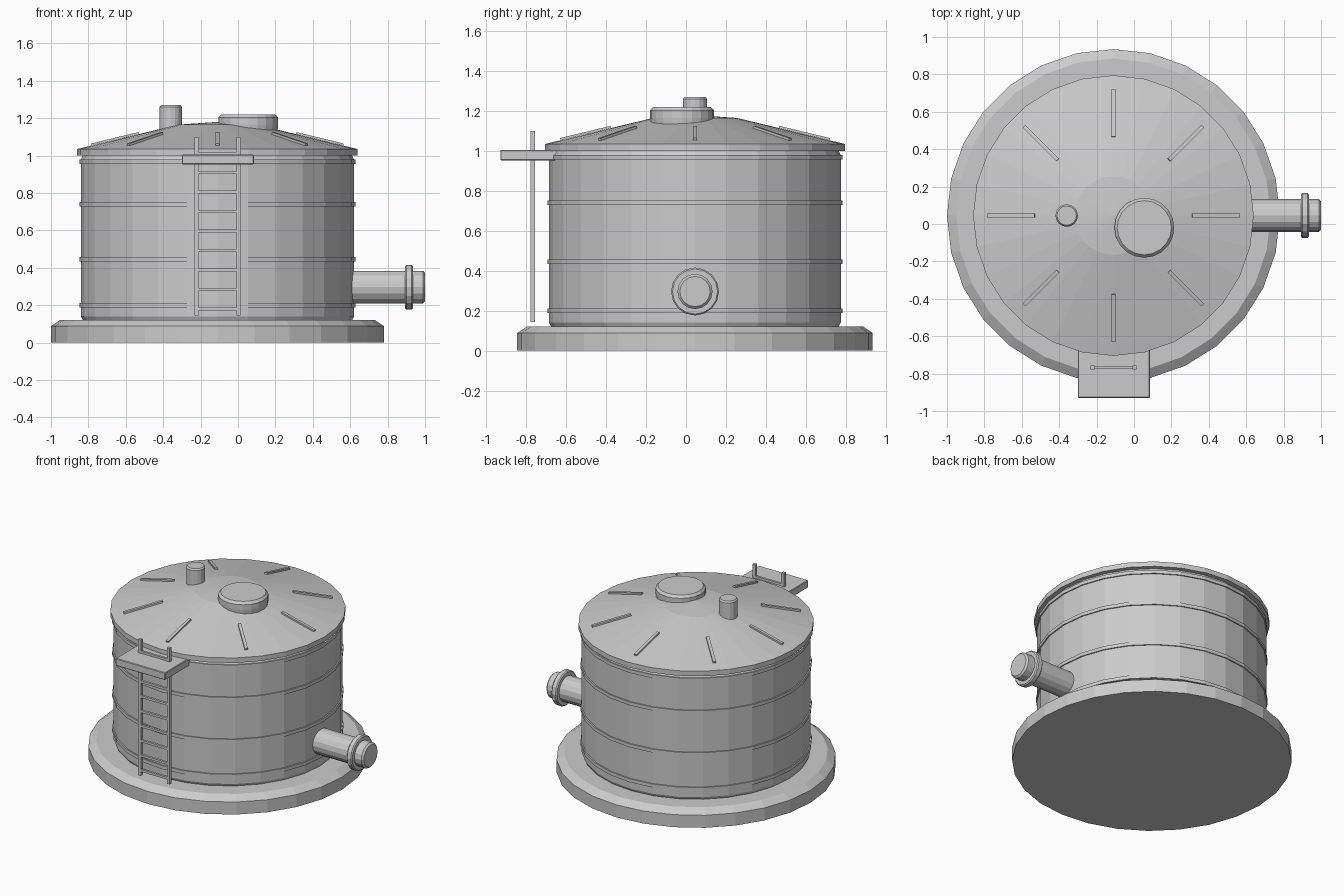
import bpy, bmesh
from math import radians, cos, sin, atan2
from mathutils import Matrix, Vector

old = bpy.data.objects.get("Cube")
if old:
    bpy.data.objects.remove(old)

grey = bpy.data.materials.new("plain grey")
grey.use_nodes = True
COLOUR = (0.6, 0.6, 0.6, 1)
grey.diffuse_color = COLOUR
grey.node_tree.nodes["Principled BSDF"].inputs["Base Color"].default_value = COLOUR

CX, CY = -0.11, 0.045          # tank axis
UP = Matrix.Identity(4)


def add_object(name, bm, matrix=UP):
    bmesh.ops.recalc_face_normals(bm, faces=bm.faces)
    mesh = bpy.data.meshes.new(name)
    bm.to_mesh(mesh)
    bm.free()
    mesh.materials.append(grey)
    ob = bpy.data.objects.new(name, mesh)
    ob.matrix_world = matrix
    bpy.context.collection.objects.link(ob)
    return ob


def lathe(name, profile, sides, matrix):
    """Closed solid turned about local z from (radius, height) pairs."""
    bm = bmesh.new()
    rings = []
    for r, z in profile:
        if r == 0:
            rings.append([bm.verts.new((0, 0, z))] * sides)
        else:
            angles = [radians(360 * i / sides) for i in range(sides)]
            rings.append([bm.verts.new((r * cos(a), r * sin(a), z)) for a in angles])
    for low, high in zip(rings, rings[1:]):
        for i in range(sides):
            j = (i + 1) % sides
            bm.faces.new(list(dict.fromkeys((low[i], low[j], high[j], high[i]))))
    for ring in (rings[0], rings[-1]):
        if ring[0] is not ring[1]:
            bm.faces.new(ring)
    return add_object(name, bm, matrix)


def box(name, size, matrix, bevel=0.0):
    bm = bmesh.new()
    bmesh.ops.create_cube(bm, size=1)
    bmesh.ops.scale(bm, vec=size, verts=bm.verts)
    if bevel:
        bmesh.ops.bevel(bm, geom=bm.edges[:], offset=bevel, segments=1, affect='EDGES')
    return add_object(name, bm, matrix)


def at(x, y, z):
    return Matrix.Translation((x, y, z))


axis = at(CX, CY, 0)

# Plinth, wall and roof
lathe("base_slab", [(0.89, 0), (0.89, 0.088), (0.84, 0.122)], 28, axis)
lathe("tank_wall", [(0.715, 0.11), (0.73, 0.14), (0.73, 0.98), (0.715, 1.01)], 28, axis)
lathe("roof", [(0.75, 1.0), (0.75, 1.035), (0.21, 1.165), (0, 1.18)], 28, axis)

# Hoops round the wall
for i, z in enumerate((0.2, 0.445, 0.74, 0.968)):
    lathe(f"wall_hoop_{i + 1}", [(0.738, z - 0.012), (0.738, z + 0.012)], 28, axis)

# Radial roof ribs lying on the slope
slope = atan2(0.13, 0.54)
for i in range(8):
    place = (axis @ Matrix.Rotation(radians(45 * i), 4, 'Z') @ at(0.547, 0, 1.086)
             @ Matrix.Rotation(slope, 4, 'Y'))
    box(f"roof_rib_{i + 1}", (0.26, 0.02, 0.018), place)

# Roof fittings
lathe("roof_hatch", [(0.15, 1.08), (0.16, 1.165), (0.16, 1.203), (0.145, 1.22)], 20,
      at(0.055, -0.02, 0))
lathe("roof_vent", [(0.06, 1.08), (0.06, 1.26), (0.052, 1.27)], 16, at(-0.36, CY, 0))

# Outlet pipe with flange
side = at(0, CY, 0.296) @ Matrix.Rotation(radians(90), 4, 'Y')
lathe("outlet_pipe", [(0.088, 0.56), (0.088, 0.988), (0.076, 1.0)], 16, side)
lathe("pipe_flange", [(0.113, 0.893), (0.12, 0.9), (0.12, 0.928), (0.113, 0.935)], 16, side)

# Ladder and landing
LADDER_Y = -0.767
for name, s in (("left", 1), ("right", -1)):
    box(f"ladder_rail_{name}", (0.022, 0.022, 0.955), at(CX + s * 0.112, LADDER_Y, 0.622))
for i in range(9):
    box(f"ladder_rung_{i + 1}", (0.22, 0.016, 0.016), at(CX, LADDER_Y, 0.18 + 0.104 * i))
box("landing", (0.385, 0.29, 0.052), at(-0.108, -0.785, 0.979), bevel=0.004)
